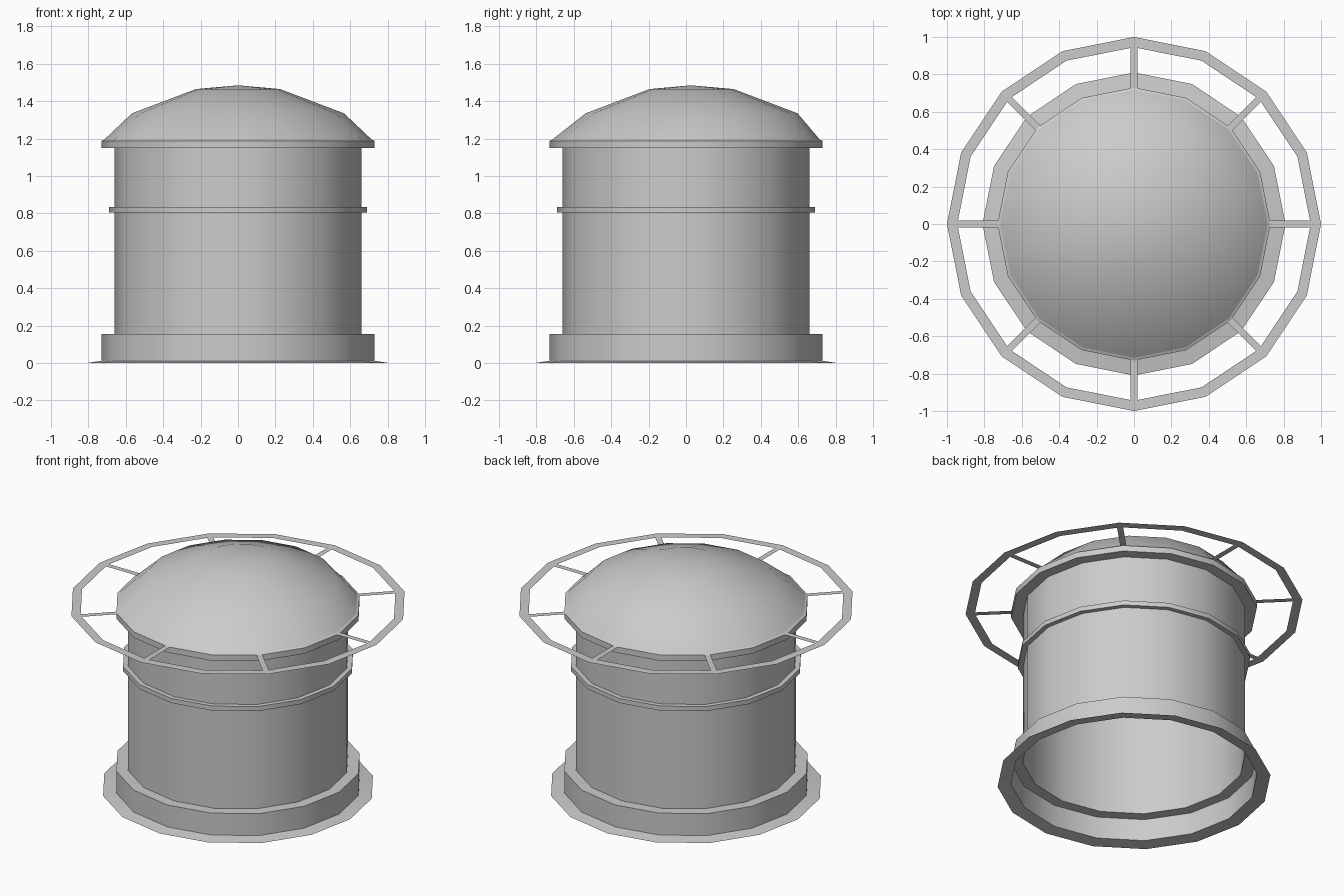
import bpy, bmesh, math

SIDES = 16

cube = bpy.data.objects.get("Cube")
if cube:
    bpy.data.objects.remove(cube, do_unlink=True)

grey = bpy.data.materials.new("plain grey")
grey.use_nodes = True
colour = (0.6, 0.6, 0.6, 1)
grey.diffuse_color = colour
grey.node_tree.nodes["Principled BSDF"].inputs["Base Color"].default_value = colour


def finish(name, bm):
    """Turn a bmesh into a smooth, sharp-edged object."""
    bmesh.ops.remove_doubles(bm, verts=bm.verts, dist=0.0001)
    mesh = bpy.data.meshes.new(name)
    bm.to_mesh(mesh)
    bm.free()
    mesh.materials.append(grey)
    obj = bpy.data.objects.new(name, mesh)
    bpy.context.collection.objects.link(obj)
    bpy.ops.object.select_all(action="DESELECT")
    obj.select_set(True)
    bpy.context.view_layer.objects.active = obj
    bpy.ops.object.shade_smooth_by_angle(angle=math.radians(30))
    return obj


def lathe(name, profile):
    """Spin (radius, height, y shift) points around the upright axis."""
    bm = bmesh.new()
    rings = []
    for r, z, *shift in profile:
        dy = shift[0] if shift else 0
        angles = [math.tau * i / SIDES for i in range(SIDES)]
        rings.append([bm.verts.new((r * math.cos(a), r * math.sin(a) + dy, z))
                      for a in angles])
    for low, high in zip(rings, rings[1:]):
        for i in range(SIDES):
            j = (i + 1) % SIDES
            if profile[rings.index(high)][0] == 0:
                bm.faces.new((low[i], low[j], high[i]))
            else:
                bm.faces.new((low[i], low[j], high[j], high[i]))
    return finish(name, bm)


# Open-bottomed drum: flared skirt, plinth, wall and trim band
lathe("skirt", [(0.81, 0), (0.73, 0.012)])
lathe("plinth", [(0.73, 0.012), (0.73, 0.155), (0.66, 0.155)])
lathe("drum_wall", [(0.66, 0.155), (0.66, 1.15)])
lathe("trim_band", [(0.66, 0.805), (0.69, 0.805), (0.69, 0.835), (0.66, 0.835)])

# Roof: eave rim and shallow dome with its crown set slightly back
lathe("eave", [(0.66, 1.15), (0.73, 1.15), (0.73, 1.188), (0.715, 1.195)])
lathe("dome", [(0.715, 1.195), (0.567, 1.335, 0.03),
               (0.225, 1.465, 0.03), (0, 1.485, 0.025)])

# Flat hoop around the eave, held by eight flat spokes
RING_Z = 1.188
lathe("hoop", [(1.0, RING_Z), (0.945, RING_Z)])

bm = bmesh.new()
for k in range(8):
    a = math.tau * k / 8
    c, s = math.cos(a), math.sin(a)
    corners = [(0.715, -0.018), (0.945, -0.018), (0.945, 0.018), (0.715, 0.018)]
    bm.faces.new([bm.verts.new((u * c - v * s, u * s + v * c, RING_Z))
                  for u, v in corners])
finish("spokes", bm)
